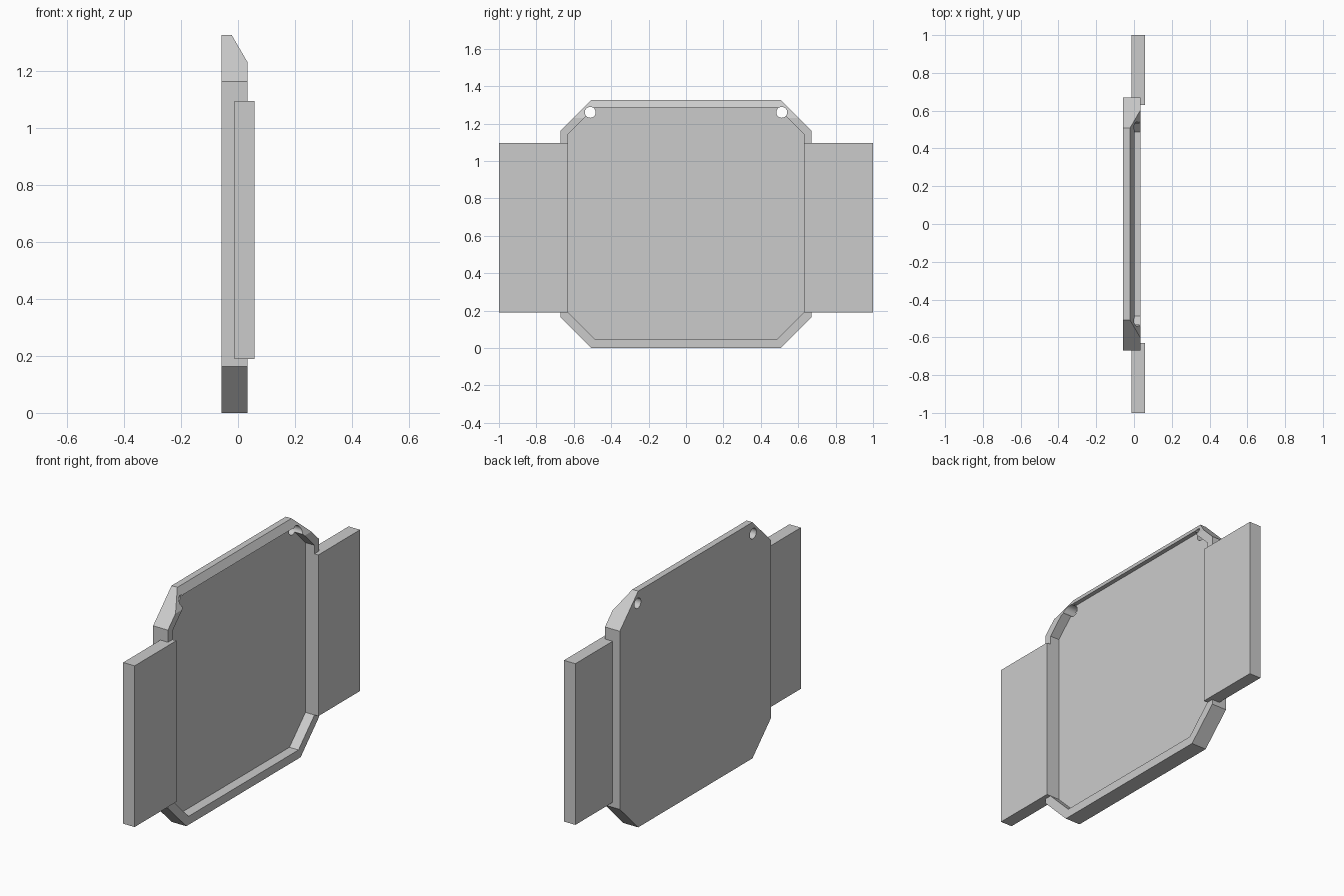
import bpy, bmesh, math
from mathutils import Vector

cube = bpy.data.objects.get("Cube")
if cube:
    bpy.data.objects.remove(cube, do_unlink=True)

grey = bpy.data.materials.new("plain_grey")
grey.use_nodes = True
COLOUR = (0.6, 0.6, 0.6, 1.0)
grey.diffuse_color = COLOUR
grey.node_tree.nodes["Principled BSDF"].inputs["Base Color"].default_value = COLOUR

BACK, FLOOR, RIM = -0.058, -0.022, 0.034
TOP = 1.326


def prism(name, profile, extrude):
    """Extrude a closed planar profile along a vector."""
    bm = bmesh.new()
    face = bm.faces.new([bm.verts.new(p) for p in profile])
    result = bmesh.ops.extrude_face_region(bm, geom=[face])
    moved = [g for g in result["geom"] if isinstance(g, bmesh.types.BMVert)]
    bmesh.ops.translate(bm, verts=moved, vec=Vector(extrude))
    bmesh.ops.recalc_face_normals(bm, faces=bm.faces)
    mesh = bpy.data.meshes.new(name)
    bm.to_mesh(mesh)
    bm.free()
    mesh.materials.append(grey)
    obj = bpy.data.objects.new(name, mesh)
    bpy.context.collection.objects.link(obj)
    return obj


def octagon(x, half, low, high, cut):
    """Rectangle with clipped corners in the YZ plane."""
    return [(x, -half + cut, low), (x, half - cut, low),
            (x, half, low + cut), (x, half, high - cut),
            (x, half - cut, high), (x, -half + cut, high),
            (x, -half, high - cut), (x, -half, low + cut)]


def box(name, x0, x1, y0, y1, z0, z1):
    return prism(name, [(x0, y0, z0), (x1, y0, z0), (x1, y0, z1), (x0, y0, z1)],
                 (0, y1 - y0, 0))


def carve(target, cutter):
    cutter.hide_render = True
    mod = target.modifiers.new("carve", 'BOOLEAN')
    mod.operation = 'DIFFERENCE'
    mod.solver = 'EXACT'
    mod.object = cutter
    bpy.context.view_layer.objects.active = target
    bpy.ops.object.modifier_apply(modifier=mod.name)
    bpy.data.objects.remove(cutter, do_unlink=True)


# Shallow eight-sided tray, open towards +x
tray = prism("tray", octagon(BACK, 0.67, 0, TOP, 0.163), (RIM - BACK, 0, 0))
carve(tray, prism("cavity_cutter", octagon(FLOOR, 0.63, 0.048, 1.285, 0.142), (0.2, 0, 0)))

# Sloping cut across the top of the rim
slope = (1.23 - TOP) / (RIM - FLOOR)
wedge = [(x, -0.9, TOP + slope * (x - FLOOR)) for x in (FLOOR - 0.05, RIM + 0.05)]
wedge.append((RIM + 0.05, -0.9, wedge[0][2]))
carve(tray, prism("slope_cutter", wedge, (0, 1.8, 0)))

# Mounting holes in the upper corners
for side in (-1, 1):
    ring = [(-0.2, side * 0.512 + 0.029 * math.cos(a), 1.26 + 0.029 * math.sin(a))
            for a in (i * math.tau / 32 for i in range(32))]
    carve(tray, prism("hole_cutter", ring, (0.4, 0, 0)))

bpy.ops.object.select_all(action='DESELECT')
tray.select_set(True)
bpy.context.view_layer.objects.active = tray
bpy.ops.object.shade_smooth_by_angle(angle=math.radians(25))

# Side panels set into the rim
box("left_wing_panel", -0.013, 0.058, 0.63, 1.0, 0.19, 1.095)
box("right_wing_panel", -0.013, 0.058, -1.0, -0.63, 0.19, 1.095)
